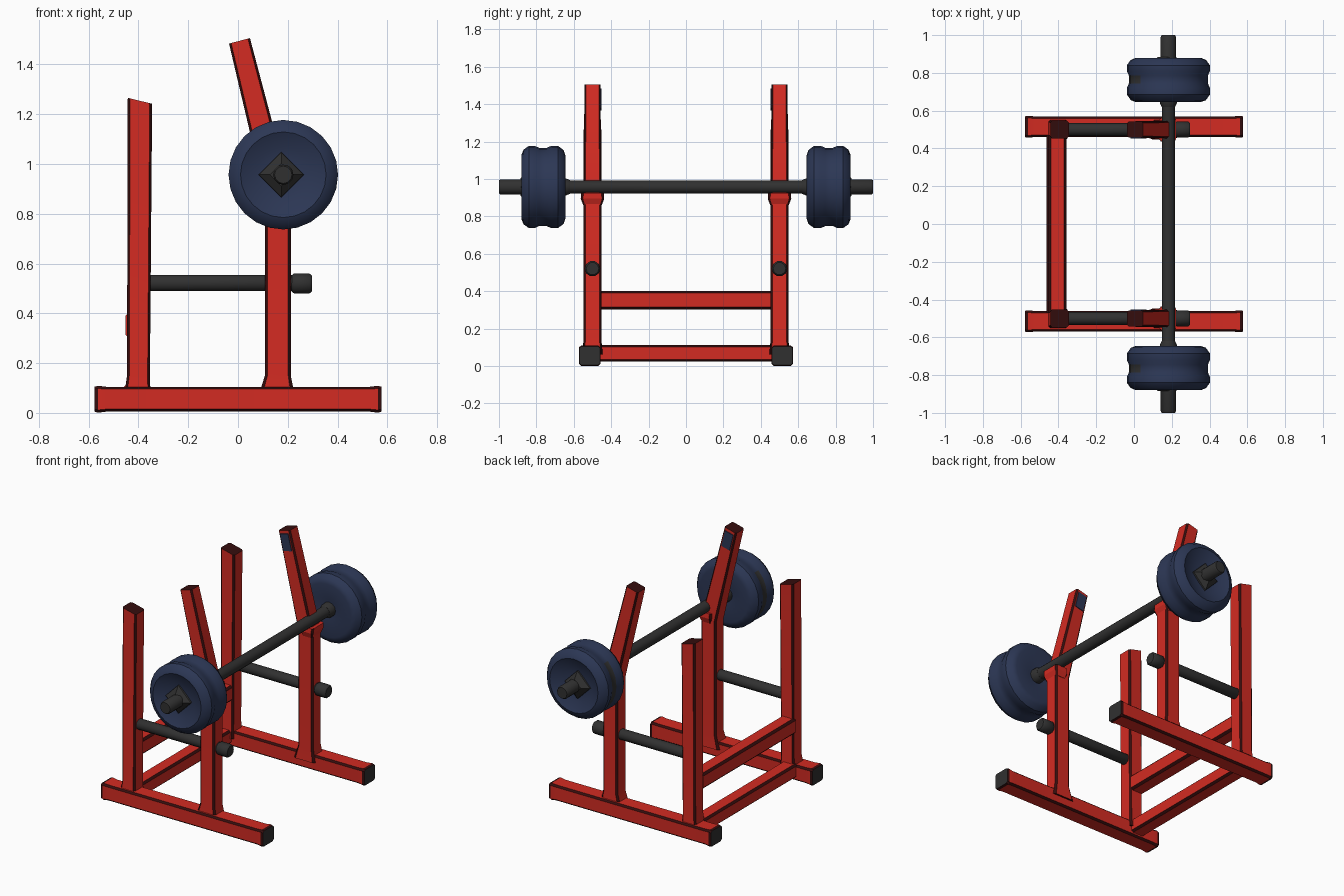
import bpy, bmesh, math
from mathutils import Vector

if "Cube" in bpy.data.objects:
    bpy.data.objects.remove(bpy.data.objects["Cube"])


def material(name, rgb):
    m = bpy.data.materials.new(name)
    m.diffuse_color = (*rgb, 1)
    m.use_nodes = True
    m.node_tree.nodes["Principled BSDF"].inputs["Base Color"].default_value = m.diffuse_color
    return m


RED = material("red paint", (0.65, 0.024, 0.016))
EDGE = material("worn dark edge", (0.035, 0.004, 0.004))
GREY = material("dark grey steel", (0.03, 0.03, 0.03))
NAVY = material("navy plate", (0.025, 0.038, 0.09))


def finish(name, bm, mats, angle=30):
    bmesh.ops.recalc_face_normals(bm, faces=bm.faces)
    me = bpy.data.meshes.new(name)
    bm.to_mesh(me)
    bm.free()
    for m in mats:
        me.materials.append(m)
    ob = bpy.data.objects.new(name, me)
    bpy.context.collection.objects.link(ob)
    bpy.ops.object.select_all(action='DESELECT')
    ob.select_set(True)
    bpy.context.view_layer.objects.active = ob
    bpy.ops.object.shade_smooth_by_angle(angle=math.radians(angle))
    return ob


def beam(name, rings, cap=EDGE, chamfer=0.2, dark_ends=False):
    """Chamfered square tube through rings of (centre, half width, half depth)."""
    k = 1 - chamfer
    shape = [(1, -k), (1, k), (k, 1), (-k, 1), (-1, k), (-1, -k), (-k, -1), (k, -1)]
    bm = bmesh.new()
    loops = [[bm.verts.new(Vector(c) + Vector(u) * a + Vector(v) * b) for a, b in shape]
             for c, u, v in rings]
    for n, (la, lb) in enumerate(zip(loops, loops[1:])):
        end = dark_ends and n in (0, len(rings) - 2)
        for i in range(8):
            j = (i + 1) % 8
            f = bm.faces.new((la[i], la[j], lb[j], lb[i]))
            f.material_index = 1 if end else i % 2   # chamfers take the dark edge colour
    for loop in (loops[0], loops[-1]):
        bm.faces.new(loop).material_index = 2
    return finish(name, bm, [RED, EDGE, cap], 20)


def lathe(name, profile, x, z, mat, n=24, angle=35, patch=None):
    """Turn (y, radius) points about an axis parallel to y; patch = grey band range in |y|."""
    bm = bmesh.new()
    loops = []
    for y, r in profile:
        loops.append([bm.verts.new((x + r * math.cos(2 * math.pi * i / n), y,
                                    z + r * math.sin(2 * math.pi * i / n))) for i in range(n)])
    for la, lb in zip(loops, loops[1:]):
        for i in range(n):
            j = (i + 1) % n
            f = bm.faces.new((la[i], la[j], lb[j], lb[i]))
            c = f.calc_center_median()
            if patch and patch[0] < abs(c.y) < patch[1] and c.x < x - 0.13:
                f.material_index = 1
    bm.faces.new(loops[0])
    bm.faces.new(loops[-1])
    return finish(name, bm, [mat, GREY], angle)


def rod(name, x0, x1, y, z, r, n=10):
    """Round bar along x with slightly rounded ends."""
    bm = bmesh.new()
    loops = []
    for x, rr in ((x0, r * 0.8), (x0 + 0.01, r), (x1 - 0.01, r), (x1, r * 0.8)):
        loops.append([bm.verts.new((x, y + rr * math.cos(2 * math.pi * i / n),
                                    z + rr * math.sin(2 * math.pi * i / n))) for i in range(n)])
    for la, lb in zip(loops, loops[1:]):
        for i in range(n):
            j = (i + 1) % n
            bm.faces.new((la[i], la[j], lb[j], lb[i]))
    bm.faces.new(loops[0])
    bm.faces.new(loops[-1])
    return finish(name, bm, [GREY], 50)


def plate(name, centre, u, v, w, mat):
    """Thin slab from three half vectors."""
    bm = bmesh.new()
    bmesh.ops.create_cube(bm, size=2)
    for p in bm.verts:
        p.co = Vector(centre) + Vector(u) * p.co.x + Vector(v) * p.co.y + Vector(w) * p.co.z
    return finish(name, bm, [mat])


BAR_X, BAR_Z = 0.182, 0.957

for s, side in ((-1, "near"), (1, "far")):
    y = 0.5 * s
    # floor runner with dark rims and grey end faces
    u, v = (0, 0.055, 0), (0, 0, 0.05)
    ue, ve = (0, 0.058, 0), (0, 0, 0.054)
    yr = 0.515 * s
    beam(f"{side}_floor_runner",
         [((-0.577, yr, 0.055), u, v), ((-0.562, yr, 0.055), ue, ve), ((-0.53, yr, 0.055), u, v),
          ((0.53, yr, 0.055), u, v), ((0.562, yr, 0.055), ue, ve), ((0.577, yr, 0.055), u, v)],
         GREY, dark_ends=True)
    # straight back upright with a slanted top
    w = (0, 0.047, 0)
    beam(f"{side}_back_upright",
         [((-0.405, y, 0.06), (0.054, 0, 0), (0, 0.055, 0)),
          ((-0.4, y, 0.15), (0.046, 0, 0), w),
          ((-0.394, y, 1.254), (0.049, 0, -0.012), w)])
    # front upright, leaning back above the bar
    beam(f"{side}_front_upright",
         [((0.155, y, 0.06), (0.075, 0, 0), (0, 0.052, 0)),
          ((0.16, y, 0.15), (0.052, 0, 0), w),
          ((0.16, y, 0.88), (0.052, 0, 0.007), w),
          ((0.006, y, 1.495), (0.042, 0, 0.011), (0, 0.043, 0))])
    # blue inset panel on the inner face of the leaning tip
    plate(f"{side}_tip_panel", (0.023, 0.4555 * s, 1.425), (0.029, 0, 0.007),
          (0, 0.004, 0), (-0.013, 0, 0.052), NAVY)
    # bar rest on the front upright
    beam(f"{side}_bar_rest",
         [((0.175, y, 0.86), (0.035, 0, 0), (0, 0.05, 0)),
          ((0.178, y, 0.895), (0.045, 0, 0), (0, 0.063, 0)),
          ((0.178, y, 0.925), (0.045, 0, 0), (0, 0.06, 0))], RED)
    # safety bar and its end knob
    rod(f"{side}_safety_bar", -0.37, 0.25, y, 0.522, 0.034)
    rod(f"{side}_safety_knob", 0.215, 0.297, y, 0.52, 0.042)
    # paired weight plates with a groove between and a dished outer face
    lathe(f"{side}_weight_plates",
          [(s * a, r) for a, r in ((0.665, 0.06), (0.645, 0.17), (0.655, 0.198), (0.685, 0.22),
                                   (0.72, 0.22), (0.745, 0.209), (0.785, 0.209), (0.81, 0.22),
                                   (0.84, 0.22), (0.868, 0.2), (0.88, 0.172), (0.85, 0.11),
                                   (0.845, 0.05))],
          BAR_X, BAR_Z, NAVY, patch=(0.74, 0.79))
    # diamond hub and inner collar
    lathe(f"{side}_plate_hub", [(s * 0.83, 0.095), (s * 0.856, 0.09), (s * 0.885, 0.045)],
          BAR_X - 0.008, BAR_Z, GREY, 4)
    lathe(f"{side}_inner_collar", [(s * 0.62, 0.036), (s * 0.64, 0.045), (s * 0.67, 0.047)],
          BAR_X, BAR_Z, GREY, 12)

# barbell shaft with thicker sleeves
lathe("barbell_shaft",
      [(-1, 0.035), (-0.99, 0.041), (-0.67, 0.041), (-0.64, 0.035), (0.64, 0.035),
       (0.67, 0.041), (0.99, 0.041), (1, 0.035)], BAR_X, BAR_Z, GREY, 12)

# back cross members
for name, x, z, h in (("lower_crossbar", -0.415, 0.068, 0.044), ("upper_crossbar", -0.405, 0.352, 0.05)):
    beam(name, [((x, yy, z), (0.047, 0, 0), (0, 0, h)) for yy in (-0.47, 0.47)], RED, 0.25)
